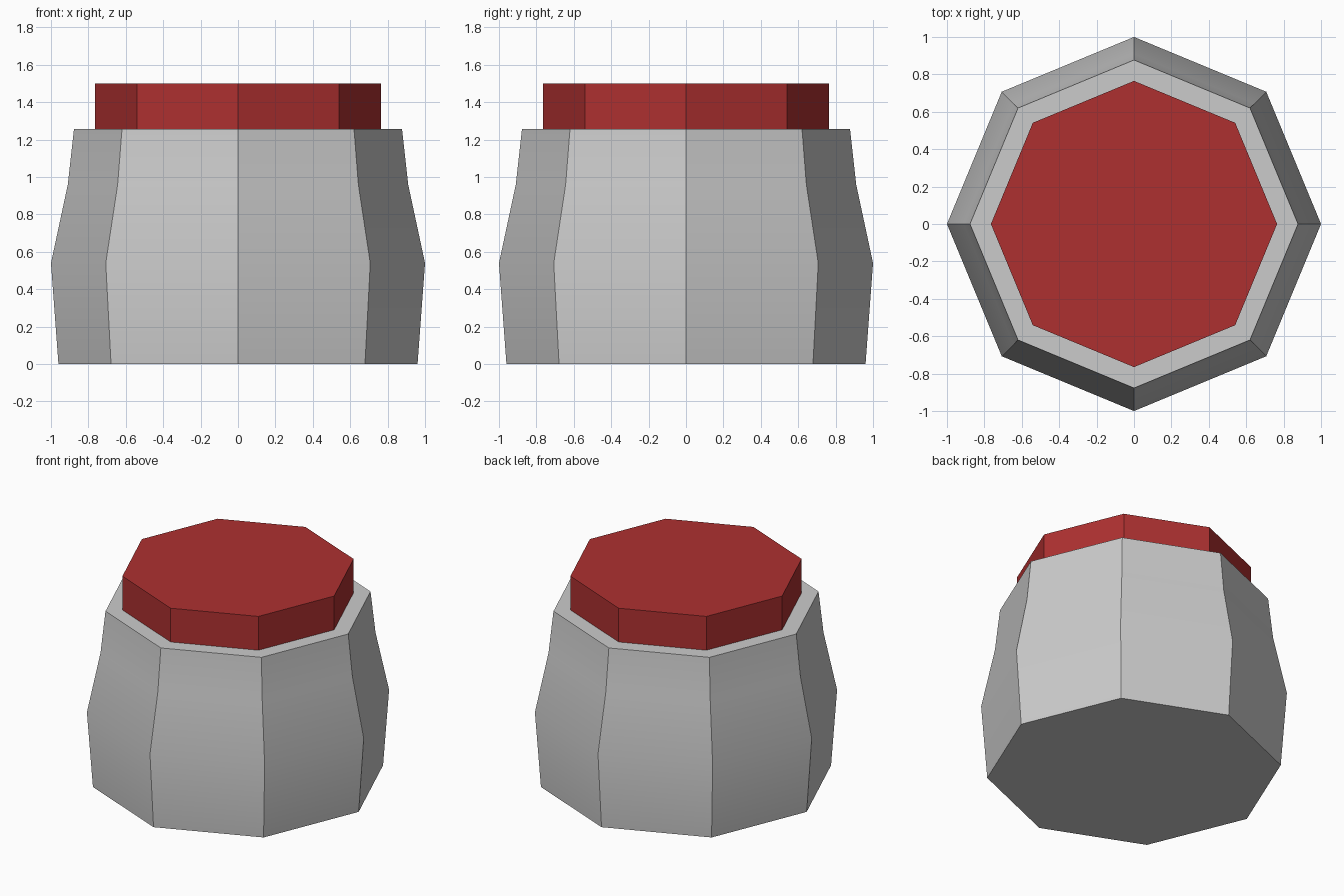
import bpy, bmesh, math

if "Cube" in bpy.data.objects:
    bpy.data.objects.remove(bpy.data.objects["Cube"])

SIDES = 8


def lathe(name, profile, color=None):
    """Closed octagonal solid from (radius, height) rings, corners on the axes."""
    bm = bmesh.new()
    rings = []
    for r, z in profile:
        rings.append([bm.verts.new((r * math.cos(math.tau * i / SIDES),
                                    r * math.sin(math.tau * i / SIDES), z))
                      for i in range(SIDES)])
    for lo, hi in zip(rings, rings[1:]):
        for i in range(SIDES):
            j = (i + 1) % SIDES
            bm.faces.new((lo[i], lo[j], hi[j], hi[i]))
    bm.faces.new(rings[0][::-1])
    bm.faces.new(rings[-1])
    mesh = bpy.data.meshes.new(name)
    bm.to_mesh(mesh)
    bm.free()
    obj = bpy.data.objects.new(name, mesh)
    bpy.context.collection.objects.link(obj)
    if color:
        mat = bpy.data.materials.new(name + "_red")
        mat.diffuse_color = color
        mat.use_nodes = True
        mat.node_tree.nodes["Principled BSDF"].inputs["Base Color"].default_value = mat.diffuse_color
        mesh.materials.append(mat)
    # Soft along the height, crisp between the eight sides
    bpy.ops.object.select_all(action='DESELECT')
    obj.select_set(True)
    bpy.context.view_layer.objects.active = obj
    bpy.ops.object.shade_smooth_by_angle(angle=math.radians(30))
    return obj


# Jar body: slight belly below the middle, tapering to the rim
lathe("jar_body", [(0.96, 0), (1.0, 0.54), (0.91, 0.96), (0.877, 1.257)])

# Lid: straight octagonal prism, seated slightly into the body
lathe("jar_lid", [(0.765, 1.22), (0.765, 1.5)], (0.42, 0.03, 0.03, 1))
